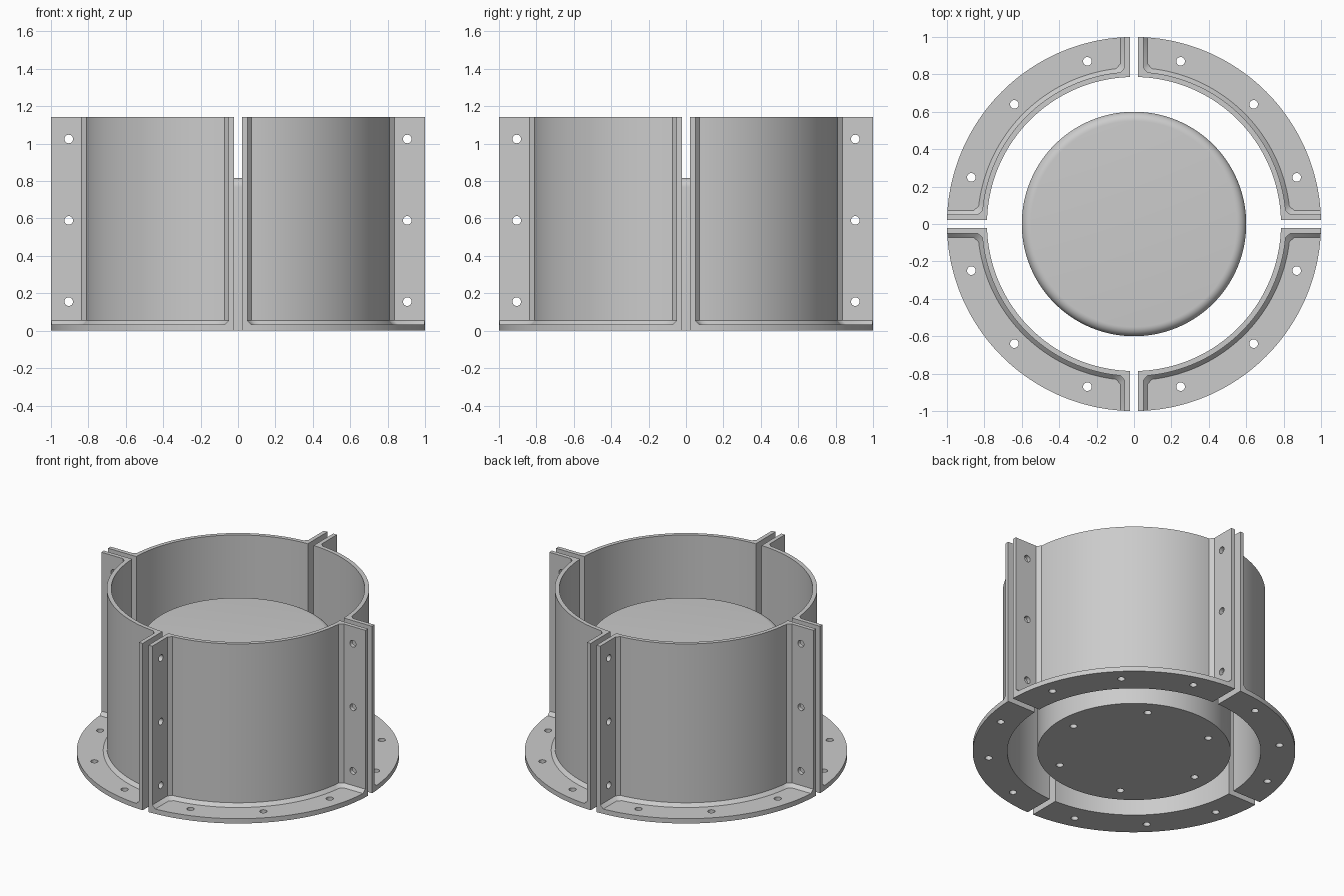
import bpy, bmesh, math
from math import sin, cos, asin, pi
from mathutils import Matrix, Vector

old = bpy.data.objects.get("Cube")
if old:
    bpy.data.objects.remove(old, do_unlink=True)

HEIGHT, GAP, WALL, CHAMFER = 1.142, 0.022, 0.028, 0.022
INNER, OUTER, BASE = 0.786, 1.0, 0.033
HOLE, BOLT_CIRCLE = 0.023, 0.905

steel = bpy.data.materials.new("grey_steel")
steel.use_nodes = True
grey = (0.6, 0.6, 0.6, 1)
steel.diffuse_color = grey
steel.node_tree.nodes["Principled BSDF"].inputs["Base Color"].default_value = grey


def make_object(name, bm):
    bmesh.ops.recalc_face_normals(bm, faces=bm.faces)
    mesh = bpy.data.meshes.new(name)
    bm.to_mesh(mesh)
    bm.free()
    mesh.materials.append(steel)
    obj = bpy.data.objects.new(name, mesh)
    bpy.context.collection.objects.link(obj)
    return obj


def loft(name, sections):
    """Closed solid through (outline, z) sections with equal point counts."""
    bm = bmesh.new()
    rings = [[bm.verts.new((x, y, z)) for x, y in pts] for pts, z in sections]
    n = len(rings[0])
    for a, b in zip(rings, rings[1:]):
        for i in range(n):
            j = (i + 1) % n
            bm.faces.new((a[i], a[j], b[j], b[i]))
    bm.faces.new(rings[0])
    bm.faces.new(rings[-1])
    return make_object(name, bm)


def arc(radius, offset, steps=40):
    """Quarter arc that stops at a distance from both axes."""
    start = asin(offset / radius)
    angles = [start + (pi / 2 - 2 * start) * i / steps for i in range(steps + 1)]
    return [(radius * cos(a), radius * sin(a)) for a in angles]


def pins(name, placements, length):
    """One cutter made of many cylinders, each with a centre and an axis."""
    bm = bmesh.new()
    for centre, axis in placements:
        turn = Vector(axis).to_track_quat('Z', 'Y').to_matrix().to_4x4()
        bmesh.ops.create_cone(bm, cap_ends=True, segments=24, radius1=HOLE, radius2=HOLE,
                              depth=length, matrix=Matrix.Translation(centre) @ turn)
    return make_object(name, bm)


def activate(obj):
    bpy.ops.object.select_all(action='DESELECT')
    obj.select_set(True)
    bpy.context.view_layer.objects.active = obj


def cut(obj, cutter):
    mod = obj.modifiers.new("cut", 'BOOLEAN')
    mod.operation, mod.solver, mod.object = 'DIFFERENCE', 'EXACT', cutter
    activate(obj)
    bpy.ops.object.modifier_apply(modifier=mod.name)
    bpy.data.objects.remove(cutter, do_unlink=True)


def smooth(obj):
    activate(obj)
    bpy.ops.object.shade_smooth_by_angle(angle=math.radians(30))


def pocket_outline(inset):
    """Space outside the wall and between the flanges, with cut corners."""
    radius, side, far = INNER + WALL + inset, GAP + WALL + inset, 1.3
    return ([(far, side), (radius + CHAMFER, side)] + arc(radius, side + CHAMFER)
            + [(side, radius + CHAMFER), (side, far), (far, far)])


# Quarter shell: wall, base flange and two upright flanges
outline = arc(OUTER, GAP) + arc(INNER, GAP)[::-1]
shell = loft("quarter_shell_1", [(outline, 0), (outline, HEIGHT)])
cut(shell, loft("pocket", [(pocket_outline(CHAMFER), BASE),
                           (pocket_outline(0), BASE + CHAMFER),
                           (pocket_outline(0), HEIGHT + 0.2)]))

# Bolt holes in the base flange and the upright flanges
bolts = []
for degrees in (16, 45, 74):
    a = math.radians(degrees)
    bolts.append(((BOLT_CIRCLE * cos(a), BOLT_CIRCLE * sin(a), 0), (0, 0, 1)))
for z in (0.155, 0.59, 1.025):
    bolts.append(((BOLT_CIRCLE, 0, z), (0, 1, 0)))
    bolts.append(((0, BOLT_CIRCLE, z), (1, 0, 0)))
cut(shell, pins("bolt_holes", bolts, 0.16))
smooth(shell)

# The other three quarters
for i in range(1, 4):
    copy = shell.copy()
    copy.name = f"quarter_shell_{i + 1}"
    copy.rotation_euler.z = i * pi / 2
    bpy.context.collection.objects.link(copy)

# Solid core with a rounded top rim
CORE, TOP, FILLET = 0.6, 0.817, 0.05


def circle(radius, n=128):
    return [(radius * cos(2 * pi * i / n), radius * sin(2 * pi * i / n)) for i in range(n)]


sections = [(circle(CORE), 0)]
for i in range(9):
    a = i * pi / 16
    sections.append((circle(CORE - FILLET + FILLET * cos(a)), TOP - FILLET + FILLET * sin(a)))
core = loft("core", sections)

# Blind holes in the underside of the core
ring = [((0.49 * cos(i * pi / 3), 0.49 * sin(i * pi / 3), 0), (0, 0, 1)) for i in range(6)]
cut(core, pins("core_holes", ring, 0.3))
smooth(core)
